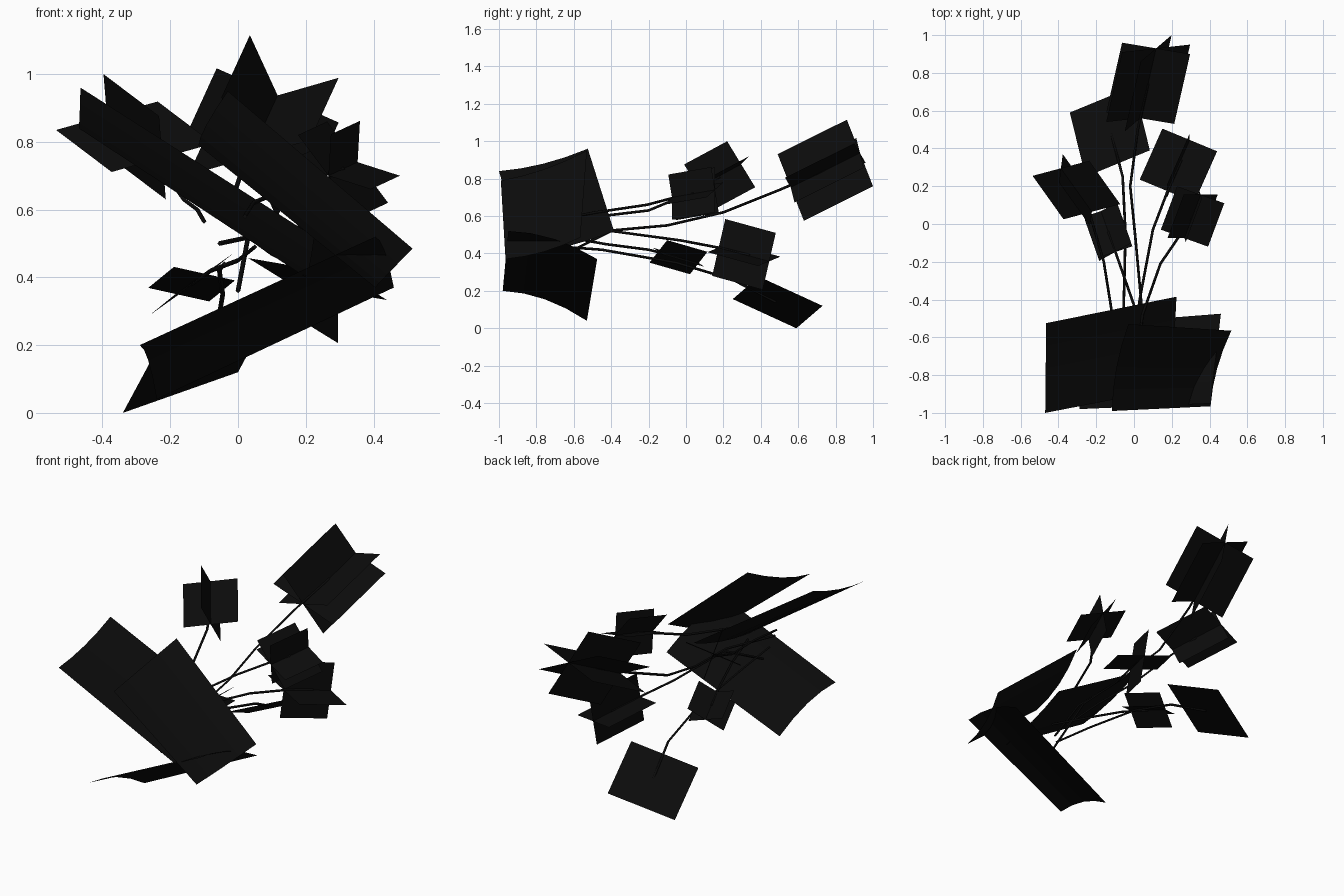
import bpy
import bmesh
from mathutils import Vector

cube = bpy.data.objects.get("Cube")
if cube:
    bpy.data.objects.remove(cube, do_unlink=True)

# One near-black colour for everything
black = bpy.data.materials.new("soft_black")
black.use_nodes = True
colour = (0.0035, 0.0035, 0.0035, 1)
black.diffuse_color = colour
black.node_tree.nodes["Principled BSDF"].inputs["Base Color"].default_value = colour


def add_object(name, data):
    obj = bpy.data.objects.new(name, data)
    obj.data.materials.append(black)
    bpy.context.collection.objects.link(obj)
    return obj


def mesh_object(name, bm):
    mesh = bpy.data.meshes.new(name)
    bm.to_mesh(mesh)
    bm.free()
    return add_object(name, mesh)


def flower_head(name, centre, axis, spreads):
    """Flat square cards that cross along one shared axis."""
    bm = bmesh.new()
    c, a = Vector(centre), Vector(axis)
    for spread in spreads:
        s = Vector(spread)
        corners = (c - a - s, c + a - s, c + a + s, c - a + s)
        bm.faces.new([bm.verts.new(p) for p in corners])
    return mesh_object(name, bm)


def leaf_sheet(name, front, back, bow, steps=4):
    """Wide sheet running from a front edge to a back edge, slightly bowed."""
    bm = bmesh.new()
    f0, f1 = map(Vector, front)
    b0, b1 = map(Vector, back)
    rows = []
    for i in range(steps + 1):
        t = i / steps
        lift = Vector(bow) * 4 * t * (1 - t)
        rows.append([bm.verts.new(f.lerp(b, t) + lift)
                     for f, b in ((f0, b0), (f1, b1))])
    for r, n in zip(rows, rows[1:]):
        bm.faces.new((r[0], r[1], n[1], n[0]))
    return mesh_object(name, bm)


def stem(name, points):
    """Thin four-sided stalk along a path."""
    curve = bpy.data.curves.new(name, "CURVE")
    curve.dimensions = "3D"
    curve.bevel_depth = 0.007
    curve.bevel_resolution = 0
    curve.use_fill_caps = True
    spline = curve.splines.new("POLY")
    spline.points.add(len(points) - 1)
    for point, co in zip(spline.points, points):
        point.co = (*co, 1)
    return add_object(name, curve)


# Leaf sheets wrapped around the stalks
leaf_sheet("lower_leaf", [(-.29, -.98, .2), (.405, -.95, .52)],
           [(-.24, -.53, .04), (.46, -.475, .37)], (0, 0, .035))
leaf_sheet("upper_leaf", [(-.47, -1, .84), (.2, -.87, .4)],
           [(-.465, -.525, .96), (.225, -.385, .52)], (0, 0, -.02))
leaf_sheet("side_leaf", [(-.117, -.99, .79), (.405, -.965, .37)],
           [(-.03, -.53, .95), (.515, -.565, .485)], (-.02, 0, -.02))

# Flower heads
flower_head("tall_flower", (.075, .745, .845), (.042, .185, .092),
            [(.082, .07, -.178), (.18, -.03, .052), (.18, .02, -.08)])
flower_head("low_flower", (-.128, .49, .138), (-.042, .17, -.078),
            [(.17, .07, .06)])
flower_head("middle_flower", (.235, .31, .395), (.06, .135, -.037),
            [(0, .035, .152), (.145, -.06, -.025)])
flower_head("upper_flower", (-.305, .18, .815), (-.082, .115, .062),
            [(.01, .075, -.123), (.15, .04, .042)])
flower_head("small_flower", (-.137, -.04, .38), (-.038, .108, -.031),
            [(.085, .047, .06), (.09, .03, -.02)])
flower_head("side_flower", (.31, .04, .72), (.043, .115, .02),
            [(.007, -.02, .122), (.125, -.045, -.04), (.09, 0, -.12)])

# Stalks, each from the gathered end out to its flower
stem("tall_stem", [(-.055, -.75, .5), (.04, -.43, .52), (.01, -.1, .55),
                   (-.02, .2, .62), (.02, .5, .74), (.075, .745, .845)])
stem("low_stem", [(-.04, -.72, .44), (-.055, -.45, .42), (-.045, -.05, .35),
                  (-.06, .25, .26), (-.12, .48, .14)])
stem("middle_stem", [(0, -.72, .36), (.03, -.4, .52), (.1, -.03, .47),
                     (.18, .18, .43), (.25, .34, .39)])
stem("upper_stem", [(-.1, -.7, .565), (-.12, -.45, .6), (-.16, -.2, .63),
                    (-.23, .04, .73), (-.3, .18, .81)])
stem("small_stem", [(.05, -.65, .49), (0, -.43, .45), (-.08, -.2, .42),
                    (-.137, -.04, .38)])
stem("side_stem", [(.02, -.7, .58), (.045, -.48, .62), (.14, -.21, .66),
                   (.27, -.02, .71), (.31, .04, .72)])
